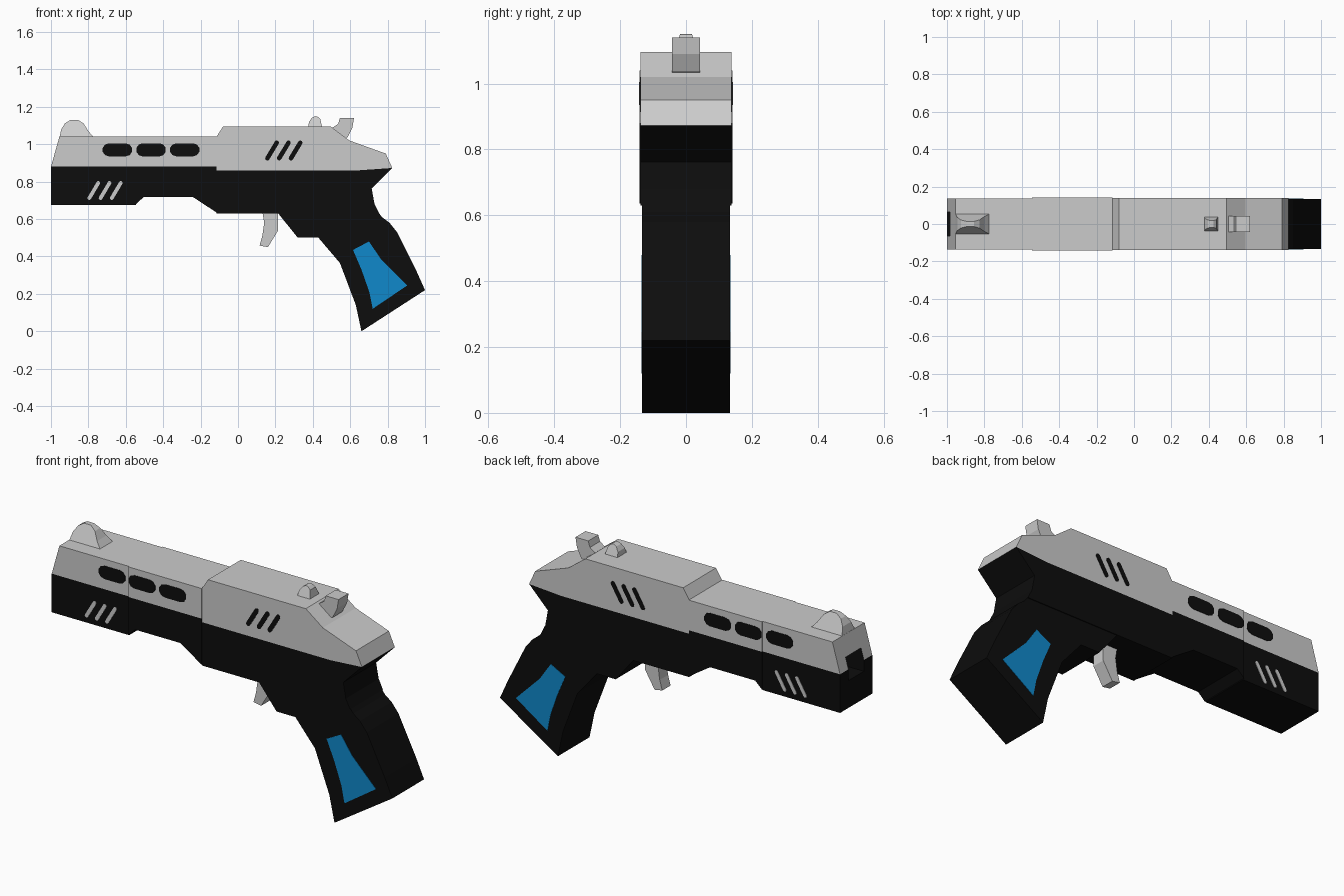
import bpy, bmesh
from math import cos, sin, pi, atan2, hypot

if "Cube" in bpy.data.objects:
    bpy.data.objects.remove(bpy.data.objects["Cube"])


def material(name, rgb):
    m = bpy.data.materials.new(name)
    m.diffuse_color = (*rgb, 1)
    m.use_nodes = True
    m.node_tree.nodes["Principled BSDF"].inputs["Base Color"].default_value = m.diffuse_color
    return m


BLACK = material("black", (0.004, 0.004, 0.004))
BLUE = material("blue", (0.005, 0.25, 0.6))


def extrude(name, pts, y0, y1, mat=None, taper=None):
    """Extrude an (x, z) outline from y0 to y1; taper(z) scales the width."""
    bm = bmesh.new()
    k = taper or (lambda z: 1)
    a = [bm.verts.new((x, y0 * k(z), z)) for x, z in pts]
    b = [bm.verts.new((x, y1 * k(z), z)) for x, z in pts]
    bm.faces.new(a)
    bm.faces.new(b[::-1])
    n = len(pts)
    for i in range(n):
        j = (i + 1) % n
        bm.faces.new((a[i], b[i], b[j], a[j]))
    bmesh.ops.recalc_face_normals(bm, faces=bm.faces)
    me = bpy.data.meshes.new(name)
    bm.to_mesh(me)
    bm.free()
    ob = bpy.data.objects.new(name, me)
    bpy.context.collection.objects.link(ob)
    if mat:
        me.materials.append(mat)
    return ob


def pill(p, q, r, seg=5):
    """Rounded slot outline between two end centres."""
    ang = atan2(q[1] - p[1], q[0] - p[0])
    out = []
    for c, start in ((q, ang - pi / 2), (p, ang + pi / 2)):
        for i in range(seg + 1):
            t = start + pi * i / seg
            out.append((c[0] + r * cos(t), c[1] + r * sin(t)))
    return out


def both_sides(name, pts, w, mat=None):
    """Thin plate on each side face of the body."""
    for s, side in ((-1, "front"), (1, "back")):
        extrude(f"{name}_{side}", pts, s * (w - 0.006), s * (w + 0.002), mat)


FRONT, MID, REAR, GRIP = 0.135, 0.141, 0.138, 0.133

# Slide: muzzle, middle and raised rear sections
slide_front = extrude("slide_front", [(-1, 0.88), (-0.955, 1.04), (-0.545, 1.04), (-0.545, 0.88)], -FRONT, FRONT)
extrude("slide_middle", [(-0.545, 0.88), (-0.545, 1.04), (-0.115, 1.04), (-0.115, 0.88)], -MID, MID)
extrude("slide_rear", [(-0.115, 0.86), (-0.115, 1.04), (-0.08, 1.095), (0.495, 1.095), (0.595, 1.02),
                       (0.79, 0.95), (0.825, 0.873), (0.64, 0.86)], -REAR, REAR)

# Lower frame
frame_front = extrude("frame_front", [(-1, 0.88), (-1, 0.675), (-0.545, 0.675), (-0.545, 0.88)],
                      -FRONT, FRONT, BLACK)
extrude("frame_middle", [(-0.545, 0.88), (-0.545, 0.68), (-0.505, 0.717), (-0.24, 0.717),
                         (-0.115, 0.635), (-0.115, 0.88)], -MID, MID, BLACK)
extrude("receiver", [(-0.115, 0.86), (-0.115, 0.63), (0.755, 0.63), (0.73, 0.68), (0.715, 0.762),
                     (0.825, 0.873), (0.64, 0.86)], -REAR, REAR, BLACK)

# Grip with coloured inlay
extrude("grip", [(0.215, 0.63), (0.32, 0.5), (0.43, 0.5), (0.545, 0.365), (0.63, 0.14), (0.66, 0),
                 (1, 0.22), (0.955, 0.32), (0.85, 0.53), (0.81, 0.58), (0.77, 0.61), (0.755, 0.63)],
        -GRIP, GRIP, BLACK)
both_sides("grip_inlay", [(0.615, 0.435), (0.7, 0.48), (0.765, 0.385), (0.905, 0.245), (0.72, 0.12),
                          (0.702, 0.21), (0.66, 0.33)], GRIP, BLUE)

# Muzzle opening
cutter = extrude("muzzle_cutter", [(-1.1, 0.82), (-1.1, 0.94), (-0.75, 0.94), (-0.75, 0.82)],
                 -0.065, 0.065, BLACK)
cutter.hide_render = True
cutter.hide_viewport = True
slide_front.data.materials.append(None)
for ob in (slide_front, frame_front):
    mod = ob.modifiers.new("muzzle", "BOOLEAN")
    mod.object = cutter
    mod.solver = "EXACT"
    mod.material_mode = "TRANSFER"

# Side slots
for i in range(3):
    x = -0.645 + 0.18 * i
    both_sides(f"vent_{i}", pill((x - 0.045, 0.97), (x + 0.045, 0.97), 0.035), FRONT if i == 0 else MID, BLACK)
    x = 0.157 + 0.063 * i
    both_sides(f"slide_slot_{i}", pill((x, 0.925), (x + 0.05, 1.008), 0.012), REAR, BLACK)
    x = -0.795 + 0.06 * i
    both_sides(f"frame_slot_{i}", pill((x, 0.712), (x + 0.048, 0.793), 0.01), FRONT)

# Sights, narrowing toward the top
extrude("front_sight", [(-0.955, 1.035), (-0.945, 1.08), (-0.925, 1.112), (-0.895, 1.13), (-0.855, 1.13),
                        (-0.825, 1.11), (-0.8, 1.07), (-0.77, 1.035)],
        -0.055, 0.055, taper=lambda z: 1 - 0.75 * (z - 1.035) / 0.095)
extrude("rear_sight", [(0.375, 1.09), (0.38, 1.12), (0.395, 1.142), (0.412, 1.15), (0.425, 1.148),
                       (0.44, 1.135), (0.45, 1.09)],
        -0.04, 0.04, taper=lambda z: 1 - 0.55 * (z - 1.09) / 0.06)

# Hammer and trigger
extrude("hammer", [(0.5, 1.085), (0.535, 1.108), (0.545, 1.14), (0.62, 1.14), (0.612, 1.09), (0.585, 1.035),
                   (0.55, 1.03)], -0.042, 0.042)
extrude("trigger", [(0.13, 0.64), (0.14, 0.58), (0.13, 0.51), (0.115, 0.458), (0.16, 0.45), (0.215, 0.54),
                    (0.215, 0.64)], -0.035, 0.035)
